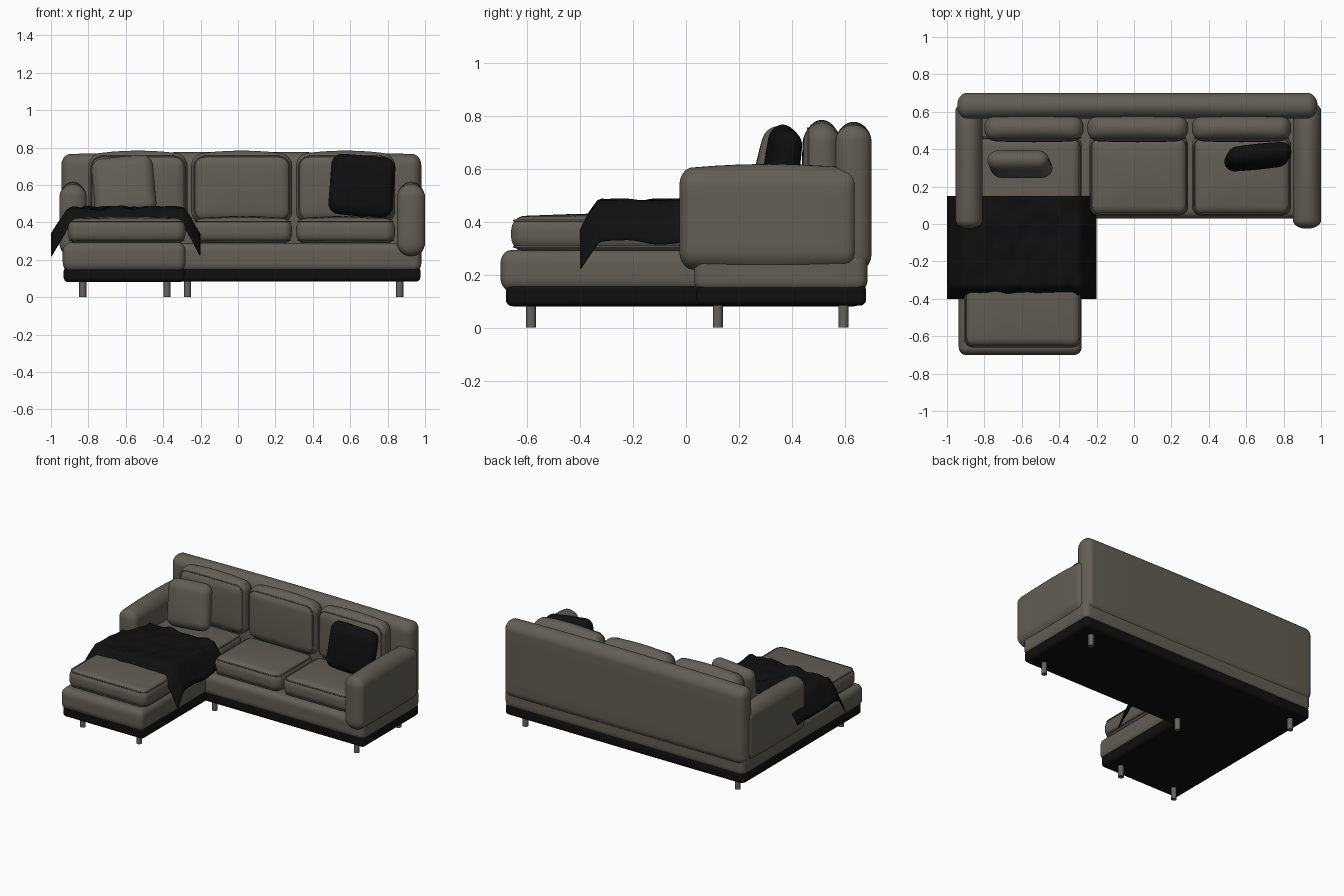
import bpy, bmesh, math, random
from mathutils import Vector, noise

if "Cube" in bpy.data.objects:
    bpy.data.objects.remove(bpy.data.objects["Cube"])

random.seed(4)


def material(name, rgb):
    m = bpy.data.materials.new(name)
    m.diffuse_color = (*rgb, 1)
    m.use_nodes = True
    m.node_tree.nodes["Principled BSDF"].inputs["Base Color"].default_value = m.diffuse_color
    return m


TAUPE = material("taupe fabric", (0.125, 0.112, 0.090))
BLACK = material("black fabric", (0.005, 0.005, 0.005))
LEG = material("grey brown leg", (0.135, 0.122, 0.105))


def finish(name, bm, mat, loc=(0, 0, 0), rot=(0, 0, 0)):
    me = bpy.data.meshes.new(name)
    bm.normal_update()
    bm.to_mesh(me)
    bm.free()
    for p in me.polygons:
        p.use_smooth = True
    me.materials.append(mat)
    ob = bpy.data.objects.new(name, me)
    ob.location, ob.rotation_euler = loc, rot
    bpy.context.collection.objects.link(ob)
    return ob


def soft_box(name, lo, hi, radius, mat=TAUPE, puff=(0, 0, 0), rot=(0, 0, 0)):
    """Box with elliptical rounding per axis and optional bulging faces."""
    lo, hi = Vector(lo), Vector(hi)
    half, mid = (hi - lo) / 2, (hi + lo) / 2
    edge, inner = 4, 6
    cuts = 2 * edge + inner - 1
    bm = bmesh.new()
    bmesh.ops.create_cube(bm, size=2)
    bmesh.ops.subdivide_edges(bm, edges=bm.edges[:], cuts=cuts, use_grid_fill=True)
    n = cuts + 1
    for v in bm.verts:
        core, d = Vector(), Vector()
        for a in range(3):
            r = min(radius[a], half[a] * 0.98)
            i = (v.co[a] + 1) / 2 * n
            if i < edge:
                core[a], d[a] = -1, -math.tan(math.pi / 4 * (edge - i) / edge)
            elif i > n - edge:
                core[a], d[a] = 1, math.tan(math.pi / 4 * (i - n + edge) / edge)
            else:
                core[a] = (i - edge) / inner * 2 - 1
            core[a] *= half[a] - r
        d.normalize()
        p = Vector([core[a] + d[a] * min(radius[a], half[a] * 0.98) for a in range(3)])
        u = [p[a] / half[a] for a in range(3)]
        for a in range(3):
            b, c = (a + 1) % 3, (a + 2) % 3
            p[a] += puff[a] * u[a] * (1 - u[b] ** 2) * (1 - u[c] ** 2)
        v.co = p
    return finish(name, bm, mat, mid, rot)


def piping(name, loc, w, h, r, rot=(0, 0, 0)):
    """Thin cord along a rounded rectangle."""
    cu = bpy.data.curves.new(name, 'CURVE')
    cu.dimensions = '3D'
    cu.bevel_depth, cu.bevel_resolution = 0.004, 1
    sp = cu.splines.new('POLY')
    sp.points.add(19)
    for k in range(20):
        q, t = divmod(k, 5)
        ang = math.pi / 2 * (q + t / 4)
        sx, sy = (1, -1, -1, 1)[q], (1, 1, -1, -1)[q]
        sp.points[k].co = (sx * (w / 2 - r) + r * math.cos(ang),
                           sy * (h / 2 - r) + r * math.sin(ang), 0, 1)
    sp.use_cyclic_u = True
    cu.materials.append(TAUPE)
    ob = bpy.data.objects.new(name, cu)
    ob.location, ob.rotation_euler = loc, rot
    bpy.context.collection.objects.link(ob)


# Dark plinth and upholstered frame, both L-shaped
soft_box("main_plinth", (-0.93, 0.04, 0.083), (0.975, 0.68, 0.165), (0.025,) * 3, BLACK)
soft_box("chaise_plinth", (-0.932, -0.68, 0.081), (-0.285, 0.66, 0.165), (0.025,) * 3, BLACK)
soft_box("main_frame", (-0.935, 0.03, 0.135), (0.98, 0.685, 0.29), (0.04, 0.04, 0.045))
soft_box("chaise_frame", (-0.937, -0.70, 0.138), (-0.28, 0.66, 0.293), (0.04, 0.04, 0.05))

# Backrest and arms
soft_box("backrest", (-0.945, 0.565, 0.215), (0.98, 0.70, 0.765), (0.05, 0.066, 0.06),
         puff=(0, 0, 0.012))
for name, x0, x1 in (("left_arm", -0.955, -0.81), ("right_arm", 0.85, 1.0)):
    soft_box(name, (x0, -0.025, 0.225), (x1, 0.65, 0.60), (0.072, 0.045, 0.065),
             puff=(0, 0, 0.018))

# Seat cushions with piping
for name, x0, x1, y0 in (("chaise_cushion", -0.91, -0.28, -0.66),
                         ("middle_seat_cushion", -0.24, 0.29, 0.045),
                         ("right_seat_cushion", 0.31, 0.84, 0.045)):
    y1 = 0.47
    soft_box(name, (x0, y0, 0.288), (x1, y1, 0.42), (0.05, 0.05, 0.055), puff=(0, 0, 0.014))
    for k, z in enumerate((0.405, 0.305)):
        piping(f"{name}_piping_{k}", ((x0 + x1) / 2, (y0 + y1) / 2, z),
               x1 - x0 - 0.022, y1 - y0 - 0.022, 0.045)

# Back cushions with piping
for name, x0, x1 in (("left_back_cushion", -0.80, -0.27),
                     ("middle_back_cushion", -0.25, 0.29),
                     ("right_back_cushion", 0.31, 0.84)):
    soft_box(name, (x0, 0.445, 0.40), (x1, 0.58, 0.762), (0.06, 0.06, 0.06),
             puff=(0, 0.008, 0.022))
    piping(name + "_piping", ((x0 + x1) / 2, 0.46, 0.585), x1 - x0 - 0.03, 0.335, 0.055,
           (math.pi / 2, 0, 0))

# Loose pillows leaning back
soft_box("taupe_pillow", (-0.775, 0.27, 0.435), (-0.445, 0.37, 0.75), (0.055, 0.049, 0.055),
         puff=(0, 0.01, 0.005), rot=(-0.2, -0.09, 0))
soft_box("black_pillow", (0.49, 0.31, 0.435), (0.835, 0.41, 0.755), (0.055, 0.049, 0.055),
         BLACK, puff=(0, 0.01, 0.005), rot=(-0.13, 0.09, 0.1))

# Throw blanket: wrinkled sheet that drops at both sides and at the front
bm = bmesh.new()
bmesh.ops.create_grid(bm, x_segments=48, y_segments=34, size=1)
for v in bm.verts:
    x, y = -0.6 + 0.4 * v.co.x, -0.125 + 0.275 * v.co.y
    side = max(0, abs(x + 0.6) - 0.31) / 0.09
    front = max(0, -0.33 - y) / 0.07
    z = 0.478 - 0.15 * side - 0.10 * front
    z += 0.022 * noise.noise(Vector((x * 14, y * 9, 0.3)))
    v.co = (x, y, z)
throw = finish("throw_blanket", bm, BLACK)
solid = throw.modifiers.new("thickness", 'SOLIDIFY')
solid.thickness = 0.006

# Round legs
for k, (x, y) in enumerate(((-0.83, -0.585), (-0.38, -0.585), (-0.27, 0.12),
                            (0.865, 0.12), (0.865, 0.595), (-0.83, 0.595))):
    bm = bmesh.new()
    bmesh.ops.create_cone(bm, cap_ends=True, segments=20, radius1=0.019, radius2=0.019,
                          depth=0.10)
    leg = finish(f"leg_{k}", bm, LEG, (x, y, 0.05))
    leg.data.set_sharp_from_angle(angle=math.radians(40))
